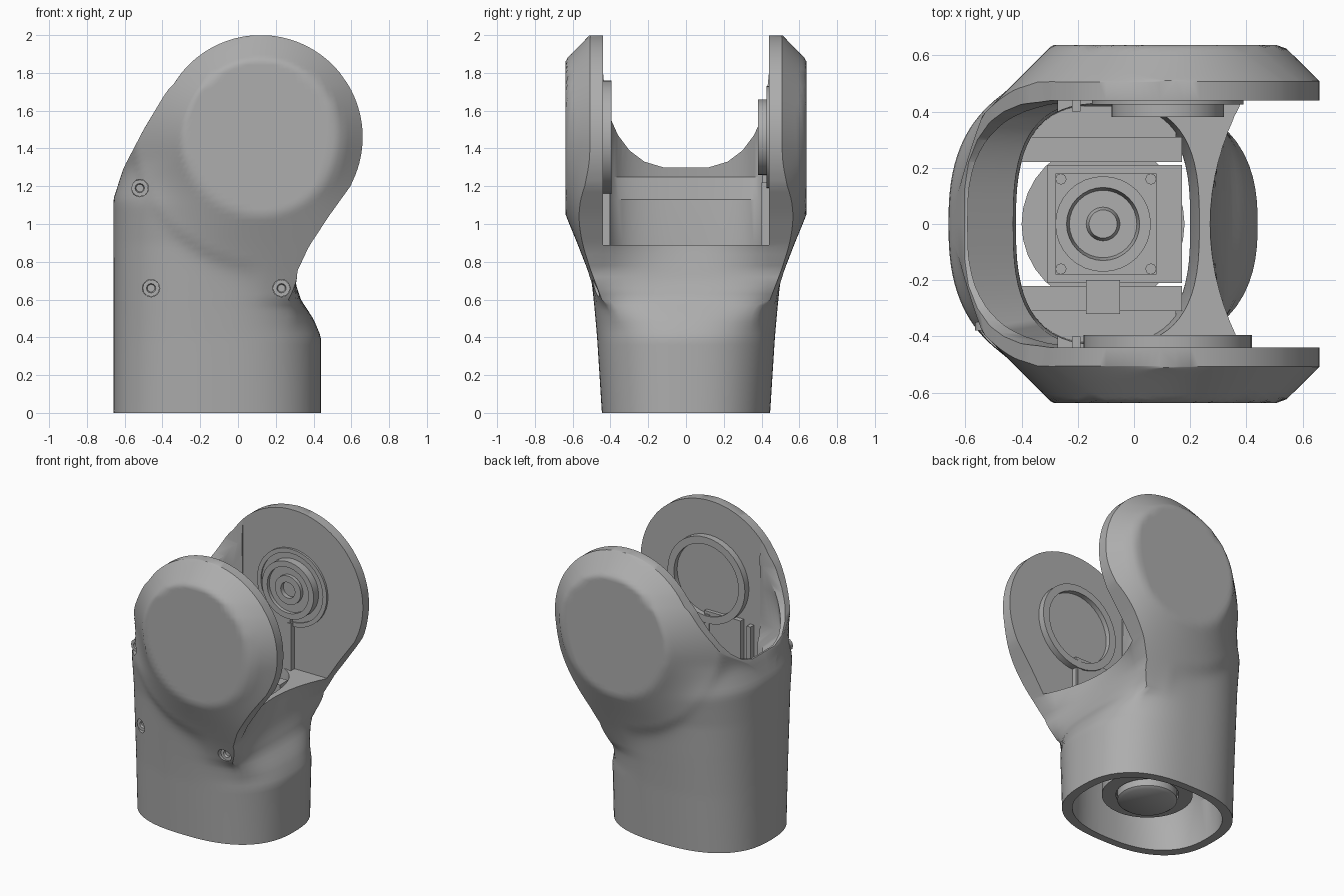
import bpy, bmesh, math

cube = bpy.data.objects.get("Cube")
if cube:
    bpy.data.objects.remove(cube, do_unlink=True)

grey = bpy.data.materials.new("mid_grey")
grey.use_nodes = True
grey.diffuse_color = (0.42, 0.42, 0.42, 1)
grey.node_tree.nodes["Principled BSDF"].inputs["Base Color"].default_value = (0.42, 0.42, 0.42, 1)

JX, JZ, EAR = 0.12, 1.46, 0.54      # joint axis (along y) and ear radius


def smooth(ob):
    for p in ob.data.polygons:
        p.use_smooth = True
    ob.data.set_sharp_from_angle(angle=math.radians(38))


def loft(name, rings):
    """Skin a list of equal-length point rings and cap both ends."""
    bm = bmesh.new()
    vs = [[bm.verts.new(p) for p in r] for r in rings]
    n = len(vs[0])
    for a, b in zip(vs, vs[1:]):
        for i in range(n):
            j = (i + 1) % n
            bm.faces.new((a[i], a[j], b[j], b[i]))
    bm.faces.new(vs[0])
    bm.faces.new(vs[-1])
    bmesh.ops.recalc_face_normals(bm, faces=bm.faces)
    me = bpy.data.meshes.new(name)
    bm.to_mesh(me)
    bm.free()
    me.materials.append(grey)
    ob = bpy.data.objects.new(name, me)
    bpy.context.collection.objects.link(ob)
    smooth(ob)
    return ob


def box(name, x, y, z):
    return loft(name, [[(a, b, h) for a, b in
                        ((x[0], y[0]), (x[1], y[0]), (x[1], y[1]), (x[0], y[1]))] for h in z])


def circle(r, y, cx=JX, cz=JZ, n=40):
    return [(cx + r * math.cos(k * math.tau / n), y, cz + r * math.sin(k * math.tau / n))
            for k in range(n)]


def lathe_y(name, profile, side, cx=JX, cz=JZ, n=40):
    return loft(name, [circle(r, side * y, cx, cz, n) for r, y in profile])


def lathe_z(name, profile, cx, cy=0, n=32):
    return loft(name, [[(p[0], p[2], z) for p in circle(r, 0, cx, cy, n)] for r, z in profile])


def cut(ob, other):
    m = ob.modifiers.new("cut", 'BOOLEAN')
    m.operation, m.object, m.solver = 'DIFFERENCE', other, 'EXACT'
    bpy.context.view_layer.update()
    dg = bpy.context.evaluated_depsgraph_get()
    me = bpy.data.meshes.new_from_object(ob.evaluated_get(dg))
    ob.modifiers.clear()
    ob.data = me
    bpy.data.objects.remove(other, do_unlink=True)


def lerp(table, z):
    for (z0, a), (z1, b) in zip(table, table[1:]):
        if z <= z1:
            return a + (b - a) * (z - z0) / (z1 - z0)
    return table[-1][1]


def ease(t):
    t = min(1, max(0, t))
    return t * t * (3 - 2 * t)


# Silhouette curves of the body by height
LEFT = [(0, -.66), (1.13, -.66), (1.3, -.605), (1.5, -.5), (1.7, -.38), (1.87, -.22), (2, .3)]
RIGHT = [(0, .44), (.4, .44), (.5, .4), (.6, .335), (.68, .312), (.75, .314), (.88, .375),
         (1.04, .48), (1.2, .595)]
SCOOP = [(0, .44), (.4, .44), (.5, .392), (.6, .332), (.7, .3), (.8, .283), (.89, .27)]
WIDTH = [(0, .445), (.4, .47), (.7, .495), (.9, .51), (1.1, .54), (1.3, .53), (1.5, .47), (1.7, .44)]
E = 2.5


def span(z):
    disc = math.sqrt(max(0, EAR ** 2 - (z - JZ) ** 2))
    xl = min(lerp(LEFT, z), JX - disc) if disc else lerp(LEFT, z)
    xr = JX + disc if z > 1.2 else lerp(RIGHT, z)
    return xl, xr, max(-.11, xl + .3 * (xr - xl))


def waist(z):
    return ease((z - .4) / .32)


def half_depth(x, z):
    """Body half thickness: rounded sleeve blended with the bevelled ear."""
    xl, xr, c = span(z)
    if x < c:
        q = min(1, (c - x) / (c - xl)) ** E
    else:
        q = (1 - .65 * waist(z)) * min(1, (x - c) / (xr - c)) ** E
    tube = lerp(WIDTH, z) * (1 - q) ** (1 / E)
    r = math.hypot(x - JX, z - JZ)
    down = ease((-.15 - (z - JZ) / max(r, .01)) / .8)
    ear = .635 - (1 - .58 * down) * max(0, r - .41)
    ear -= 2 * max(0, r - .66) * max(0, JX - x) + max(0, .6 - z)
    return min(.637, (tube + ear + math.sqrt((tube - ear) ** 2 + .0015)) / 2)


def body_ring(z):
    xl, xr, c = span(z)
    b, w, mid = waist(z), lerp(WIDTH, z), lerp(SCOOP, z)
    y_edge = half_depth(xr - .14 * (1 - b), z)
    y_in = min(.435, .92 * y_edge)
    half = []
    for j in range(10):                              # right edge, hollowed at the waist
        y = y_in * j / 8 if j < 9 else y_edge
        rnd = c + (xr - c) * max(0, 1 - (y / w) ** E) ** (1 / E)
        half.append(((1 - b) * rnd + b * (mid + (xr - mid) * min(1, j / 8) ** 2), y))
    xe = half[-1][0]
    for k in range(1, 48):                           # flank, from right to left
        x = xe + (xl - xe) * math.sin(math.pi / 2 * k / 48)
        half.append((x, half_depth(x, z)))
    half.append((xl, 0))
    mirror = [(x, -y) for x, y in reversed(half[1:-1])]
    return [(x, y, z) for x, y in half + mirror]


levels = [0, .15, .3] + [.36 + .03 * i for i in range(47)]
levels += [JZ + EAR * math.sin(math.radians(a)) for a in range(39, 89, 3)]
shell = loft("shell", [body_ring(z) for z in levels])


def bore_ring(z, xl, xr, w, n=64):
    c, a, e = (xl + xr) / 2, (xr - xl) / 2, 2 / (2.4 if z < .4 else 2.8)
    ts = [k * math.tau / n for k in range(n)]
    return [(c + a * math.copysign(abs(math.cos(t)) ** e, math.cos(t)),
             w * math.copysign(abs(math.sin(t)) ** e, math.sin(t)), z) for t in ts]


# Hollow bore with an inward ledge on the left wall
bore = [(-.1, -.6, .38, .39), (.3, -.6, .38, .40), (.5, -.44, .22, .41), (.6, -.42, .2, .415),
        (.73, -.42, .2, .42), (.9, -.42, .235, .43), (1.13, -.43, .235, .435),
        (1.25, -.6, .2, .436), (1.5, -.56, .2, .437), (1.7, -.5, .2, .438),
        (2.2, -.4, .2, .439)]
cut(shell, loft("bore", [bore_ring(*s) for s in bore]))

# Open gap between the ears
cut(shell, box("gap", (-.27, 1), (-.44, .44), (.89, 2.3)))

# Curved saddle through the left wall
side = [(.12, 1.3), (.22, 1.33), (.3, 1.39), (.36, 1.47), (.4, 1.56), (.425, 1.66),
        (.439, 1.8), (.439, 2.3)]
saddle = side + [(-y, z) for y, z in reversed(side)]
cut(shell, loft("saddle", [[(x, y, z) for y, z in saddle] for x in (-1, -.2)]))

# Screws in drilled holes on the front
for i, (x, z) in enumerate([(-.52, 1.19), (-.46, .66), (.23, .66)]):
    y = half_depth(x, z) - .025
    cut(shell, lathe_y("hole", [(.046, .8), (.046, y - .02)], -1, x, z, 16))
    lathe_y("screw_%d" % (i + 1), [(.045, y - .03), (.045, y), (.025, y), (.02, y - .015)],
            -1, x, z, 12)
smooth(shell)

# Bearings on the inner ear faces
lathe_y("front_bearing_ring", [(.3, .45), (.3, .395), (.25, .395), (.25, .43)], -1)
lathe_y("back_bearing_plate", [(.27, .45), (.27, .425), (.24, .425), (.24, .435)], 1)
lathe_y("back_bearing_hub", [(.2, .45), (.2, .38), (.16, .38), (.16, .405), (.1, .405),
                             (.1, .38), (.055, .38), (.055, .41)], 1)

# Brackets reaching from the bearings down to the drive
box("front_bracket", (-.14, .14), (-.45, -.405), (.75, 1.24))
box("back_bracket", (-.06, .12), (.405, .45), (.75, 1.3))
for s, name in ((-1, "front"), (1, "back")):
    for x in (-.22, .1):
        box(name + "_bracket_leg", (x, x + .03), sorted((s * .4, s * .45)), (.7, 1.22))
    box(name + "_inner_rail", (-.4, .17), sorted((s * .22, s * .31)), (.74, .87))
    box(name + "_outer_rail", (-.4, .15), sorted((s * .31, s * .42)), (.66, .8))
box("rail_clip", (-.17, -.05), (-.32, -.2), (.8, .885))

# Drive unit inside the sleeve
box("drive_housing", (-.31, .17), (-.21, .21), (.25, .74))
box("drive_cover", (-.28, .08), (-.18, .18), (.73, .8))
lathe_z("drive_collar", [(.17, .75), (.17, .86), (.13, .86), (.12, .81), (.06, .81), (.05, .84)], -.11)
lathe_z("lower_flange", [(.29, .3), (.29, .14), (.2, .14), (.2, .17)], -.11)
lathe_z("lower_cap", [(.19, .25), (.19, .1), (.17, .085)], -.11)
for x in (-.26, .06):
    for y in (-.16, .16):
        lathe_z("drive_bolt", [(.02, .73), (.02, .83)], x, y, 8)
